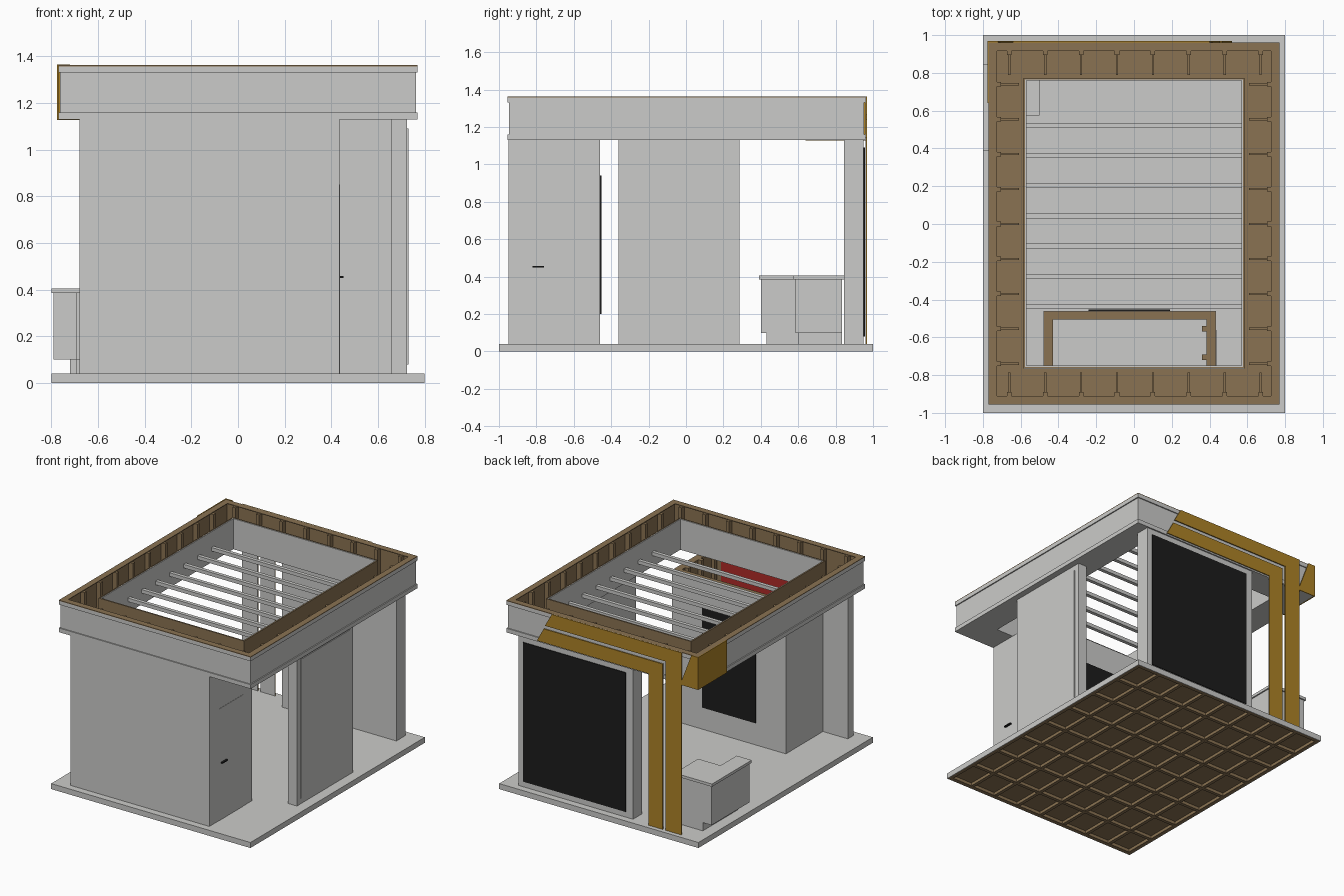
import bpy, bmesh

old = bpy.data.objects.get("Cube")
if old:
    bpy.data.objects.remove(old, do_unlink=True)


def material(name, r, g, b):
    m = bpy.data.materials.new(name)
    m.use_nodes = True
    m.diffuse_color = (r, g, b, 1)
    m.node_tree.nodes["Principled BSDF"].inputs["Base Color"].default_value = (r, g, b, 1)
    return m


GREY = material("light grey", 0.60, 0.60, 0.585)
BROWN = material("wood brown", 0.254, 0.171, 0.085)
YELLOW = material("ochre yellow", 0.42, 0.225, 0.02)
BLACK = material("screen black", 0.012, 0.012, 0.012)
RED = material("panel red", 0.43, 0.023, 0.02)


def finish(name, bm, mat):
    bmesh.ops.recalc_face_normals(bm, faces=bm.faces)
    me = bpy.data.meshes.new(name)
    bm.to_mesh(me)
    bm.free()
    me.materials.append(mat)
    ob = bpy.data.objects.new(name, me)
    bpy.context.scene.collection.objects.link(ob)
    return ob


def boxes(name, mat, *ranges):
    """One object from boxes given as (x0, x1, y0, y1, z0, z1)."""
    bm = bmesh.new()
    for x0, x1, y0, y1, z0, z1 in ranges:
        verts = bmesh.ops.create_cube(bm, size=1)["verts"]
        for v in verts:
            v.co.x = x1 if v.co.x > 0 else x0
            v.co.y = y1 if v.co.y > 0 else y0
            v.co.z = z1 if v.co.z > 0 else z0
    return finish(name, bm, mat)


def ring(name, mat, hx, y0, y1, t, z0, z1):
    """Rectangular frame of wall thickness t inside the given outline."""
    return boxes(name, mat,
                 (-hx, hx, y0, y0 + t, z0, z1), (-hx, hx, y1 - t, y1, z0, z1),
                 (-hx, -hx + t, y0 + t, y1 - t, z0, z1),
                 (hx - t, hx, y0 + t, y1 - t, z0, z1))


def plate(name, mat, outline, y0, y1):
    """Outline in x and z, extruded along y."""
    bm = bmesh.new()
    face = bm.faces.new([bm.verts.new((x, y0, z)) for x, z in outline])
    out = bmesh.ops.extrude_face_region(bm, geom=[face])["geom"]
    for v in out:
        if isinstance(v, bmesh.types.BMVert):
            v.co.y = y1
    return finish(name, bm, mat)


FLOOR, TOP = 0.04, 1.13

# Platform with a joist grid below
boxes("platform_deck", GREY, (-0.8, 0.8, -1, 1, 0.03, FLOOR))
ring("platform_rim", GREY, 0.8, -1, 1, 0.005, 0, 0.03)
boxes("platform_underlay", BROWN, (-0.795, 0.795, -0.995, 0.995, 0.022, 0.03))
ring("joist_frame", BROWN, 0.795, -0.995, 0.995, 0.025, 0, 0.022)
joists = [(-0.77, 0.77, -0.75 + i * 0.25 - 0.012, -0.75 + i * 0.25 + 0.012, 0, 0.022)
          for i in range(7)]
joists += [(x - 0.012, x + 0.012, -0.97, 0.97, 0.001, 0.022)
           for x in (-0.6, -0.4, -0.2, 0, 0.2, 0.4, 0.6)]
boxes("joists", BROWN, *joists)

# Front wall, with lining and a red panel inside the room
boxes("front_wall", GREY, (-0.68, 0.435, -0.95, -0.885, FLOOR, TOP))
boxes("front_wall_lining", BROWN, (-0.43, 0.385, -0.885, -0.88, FLOOR, TOP))
boxes("red_panel", RED, (-0.40, 0.33, -0.88, -0.873, 0.08, 1.07))

# Room: grey outside skin, brown inside structure
boxes("room_skin", GREY,
      (-0.48, 0.435, -0.464, -0.46, FLOOR, TOP),
      (-0.48, -0.476, -0.885, -0.464, FLOOR, TOP),
      (0.431, 0.435, -0.885, -0.464, FLOOR, TOP))
boxes("room_lining", BROWN,
      (-0.476, 0.431, -0.505, -0.464, FLOOR, TOP),
      (-0.476, -0.43, -0.885, -0.505, FLOOR, TOP),
      (0.385, 0.431, -0.885, -0.505, FLOOR, TOP))
boxes("room_studs", BROWN,
      *[(0.36, 0.385, y, y + 0.03, FLOOR, TOP) for y in (-0.87, -0.72, -0.57)])
boxes("room_screen", BLACK, (-0.24, 0.19, -0.46, -0.453, 0.20, 0.94))

# Door and handle
boxes("door", GREY, (0.435, 0.437, -0.84, -0.56, FLOOR, 0.85))
boxes("door_handle", BLACK, (0.437, 0.452, -0.82, -0.76, 0.45, 0.458))

# Side wall with a framed panel
boxes("side_wall", GREY, (0.655, 0.725, -0.36, 0.285, FLOOR, TOP))
boxes("side_wall_panel", GREY, (0.725, 0.73, -0.32, 0.245, 0.08, 1.09))

# Back wall with a large screen
boxes("back_wall", GREY, (-0.24, 0.68, 0.845, 0.95, FLOOR, TOP))
boxes("back_screen", BLACK, (-0.185, 0.64, 0.95, 0.956, 0.08, 1.09))

# Corner counter
boxes("counter_top", GREY,
      (-0.80, -0.68, 0.39, 0.845, 0.385, 0.405),
      (-0.68, -0.50, 0.575, 0.845, 0.385, 0.405))
boxes("counter_body", GREY,
      (-0.79, -0.69, 0.40, 0.835, 0.10, 0.385),
      (-0.69, -0.51, 0.585, 0.835, 0.10, 0.385))
boxes("counter_kick", GREY,
      (-0.72, -0.69, 0.43, 0.835, FLOOR, 0.10),
      (-0.69, -0.53, 0.60, 0.835, FLOOR, 0.10))

# Roof fascia and soffit
F, B = -0.955, 0.96
ring("fascia_lower_trim", GREY, 0.77, F, B, 0.01, TOP, 1.16)
ring("fascia_band", GREY, 0.762, F + 0.008, B - 0.008, 0.01, 1.16, 1.33)
ring("fascia_upper_trim", GREY, 0.77, F, B, 0.018, 1.33, 1.357)
ring("soffit", GREY, 0.76, F + 0.01, B - 0.01, 0.19, TOP, 1.138)
ring("soffit_back", BROWN, 0.752, F + 0.018, B - 0.018, 0.17, 1.138, 1.145)
ring("fascia_lip", BROWN, 0.77, F, B, 0.045, 1.357, 1.362)
ring("fascia_lining", BROWN, 0.752, F + 0.018, B - 0.018, 0.012, 1.145, 1.357)

# Inner wall of the roof opening
ring("opening_wall", GREY, 0.576, -0.756, 0.766, 0.006, TOP, 1.352)
ring("opening_wall_back", BROWN, 0.584, -0.764, 0.774, 0.008, 1.145, 1.354)

# Studs and battens in the roof trough
ribs = []
for i in range(8):
    x = -0.66 + i * 0.19
    for y0, y1, c in ((F + 0.03, F + 0.065, F + 0.17), (B - 0.065, B - 0.03, B - 0.17)):
        ribs.append((x - 0.012, x + 0.012, y0, y1, 1.145, 1.357))
        ribs.append((x - 0.006, x + 0.006, min(c, y0), max(c, y1), 1.145, 1.165))
for i in range(9):
    y = -0.74 + i * 0.185
    for s in (-1, 1):
        for a, b, w, z in ((0.705, 0.74, 0.012, 1.357), (0.61, 0.74, 0.006, 1.165)):
            ribs.append((min(s * a, s * b), max(s * a, s * b), y - w, y + w, 1.145, z))
boxes("trough_ribs", BROWN, *ribs)

# Ceiling slats
boxes("ceiling_slats", GREY,
      *[(-0.57, 0.57, -0.45 + i * 0.16, -0.424 + i * 0.16, 1.212, 1.238) for i in range(7)])

# Yellow angled bands running along the fascia and down to the floor
bands = {
    "upper_band": [(0.40, 1.362), (-0.64, 1.362), (-0.64, FLOOR), (-0.515, FLOOR),
                   (-0.515, 1.265), (0.455, 1.265)],
    "lower_band": [(0.465, 1.24), (-0.49, 1.24), (-0.49, FLOOR), (-0.375, FLOOR),
                   (-0.375, 1.14), (0.52, 1.14)],
    "corner_band": [(-0.775, 1.364), (-0.72, 1.364), (-0.63, 1.128), (-0.775, 1.128)],
}
for name, outline in bands.items():
    plate(name, YELLOW, outline, 0.962, 0.968)
    if name != "corner_band":
        plate(name + "_backing", GREY, outline, 0.9605, 0.962)
boxes("corner_band_side", YELLOW, (-0.776, -0.77, 0.64, 0.968, 1.128, 1.364))
